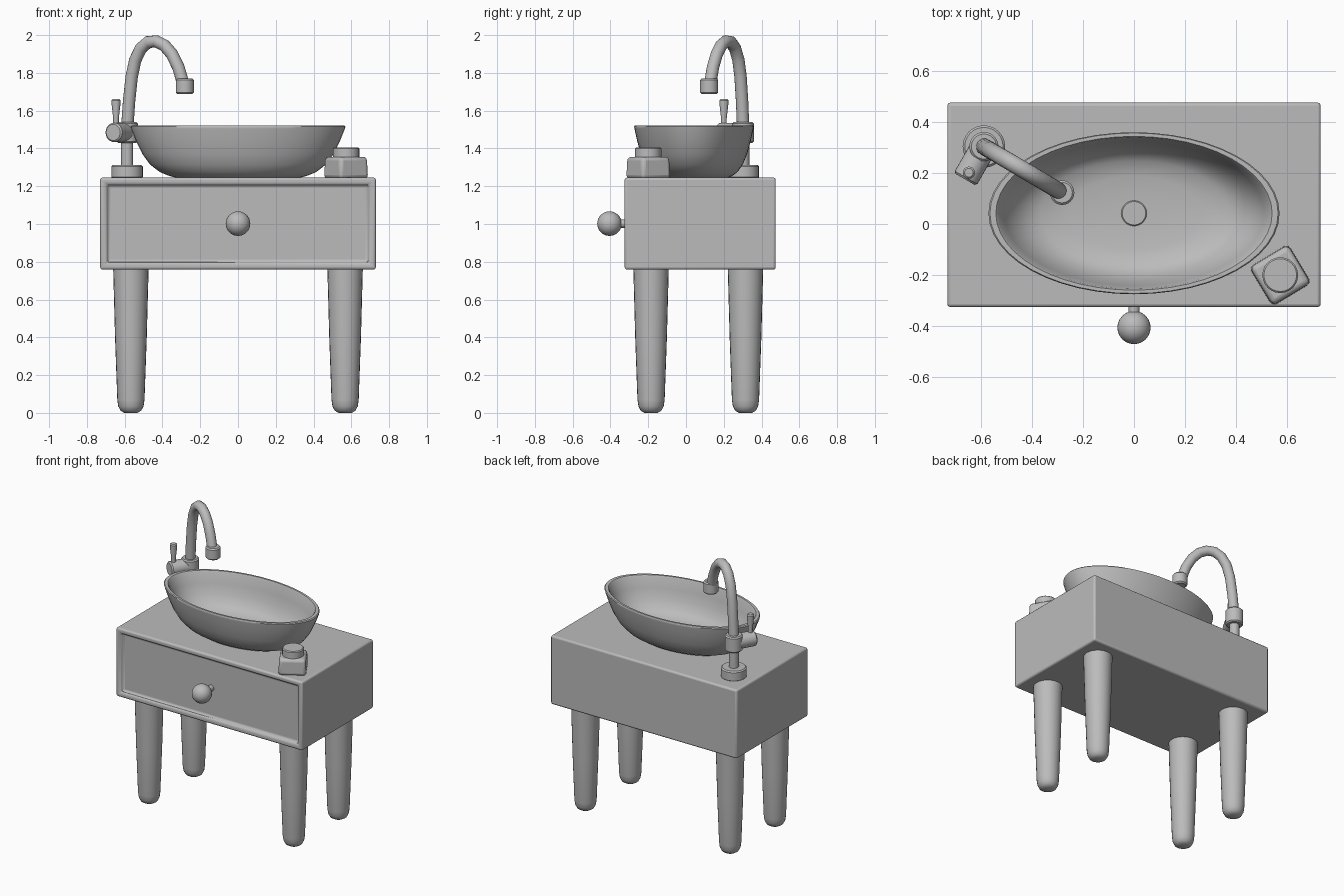
import bpy, bmesh, math
from mathutils import Vector, Matrix

old = bpy.data.objects.get("Cube")
if old:
    bpy.data.objects.remove(old, do_unlink=True)

GREY = (0.5, 0.5, 0.5, 1)
mat = bpy.data.materials.new("plain grey")
mat.use_nodes = True
mat.diffuse_color = GREY
mat.node_tree.nodes["Principled BSDF"].inputs["Base Color"].default_value = GREY


def finish(name, bm, loc=(0, 0, 0), rot=None, bevel=0, angle=40):
    """Turn a bmesh into a shaded object, with optional rounded edges."""
    bmesh.ops.recalc_face_normals(bm, faces=bm.faces)
    me = bpy.data.meshes.new(name)
    bm.to_mesh(me)
    bm.free()
    me.materials.append(mat)
    ob = bpy.data.objects.new(name, me)
    bpy.context.collection.objects.link(ob)
    ob.matrix_world = Matrix.Translation(loc) @ (rot or Matrix())
    if bevel:
        mod = ob.modifiers.new("round edges", "BEVEL")
        mod.width, mod.segments, mod.limit_method = bevel, 3, "ANGLE"
    bpy.ops.object.select_all(action="DESELECT")
    ob.select_set(True)
    bpy.context.view_layer.objects.active = ob
    bpy.ops.object.shade_smooth_by_angle(angle=math.radians(angle))
    return ob


def rings_mesh(rings):
    """Skin a list of vertex rings and cap both ends."""
    bm = bmesh.new()
    rows = [[bm.verts.new(p) for p in ring] for ring in rings]
    n = len(rows[0])
    for a, b in zip(rows, rows[1:]):
        for i in range(n):
            j = (i + 1) % n
            bm.faces.new((a[i], a[j], b[j], b[i]))
    bm.faces.new(rows[0])
    bm.faces.new(rows[-1])
    return bm


def lathe(name, profile, loc=(0, 0, 0), sides=24, sx=1, sy=1, rot=None):
    """Revolve (radius, height) points about z."""
    turn = [math.tau * i / sides for i in range(sides)]
    rings = [[(r * sx * math.cos(t), r * sy * math.sin(t), z) for t in turn]
             for r, z in profile]
    return finish(name, rings_mesh(rings), loc, rot)


def disc(name, r, z0, z1, loc, rot=None, soft=0.008, sides=24):
    """Cylinder with softened rims."""
    profile = [(r - soft, z0), (r, z0 + soft), (r, z1 - soft), (r - soft, z1)]
    return lathe(name, profile, loc, sides, rot=rot)


def box(name, size, loc, bevel, rot=None, taper=1, panel=False):
    bm = bmesh.new()
    bmesh.ops.create_cube(bm, size=1, matrix=Matrix.Diagonal((*size, 1)))
    for v in bm.verts:
        if v.co.z > 0:
            v.co.x *= taper
            v.co.y *= taper
    if panel:
        # recessed drawer front
        bm.normal_update()
        front = [f for f in bm.faces if f.normal.y < -0.9]
        bmesh.ops.inset_region(bm, faces=front, thickness=0.05)
        bmesh.ops.inset_region(bm, faces=front, thickness=0.008, depth=-0.025)
    return finish(name, bm, loc, rot, bevel)


# Cabinet and legs
box("cabinet", (1.46, 0.8, 0.487), (0, 0.075, 1.002), 0.015, panel=True)
LEG = [(0.035, 0), (0.055, 0.012), (0.067, 0.035), (0.072, 0.07), (0.084, 0.4),
       (0.094, 0.77)]
for side, x in (("left", 0.567), ("right", -0.567)):
    for end, y in (("front", -0.185), ("back", 0.315)):
        lathe(f"{end}_{side}_leg", LEG, (x, y, 0))

# Drawer knob
bm = bmesh.new()
bmesh.ops.create_uvsphere(bm, u_segments=24, v_segments=16, radius=0.065)
finish("drawer_knob", bm, (0, -0.405, 1.002))
disc("knob_stem", 0.022, 0, 0.08, (0, -0.29, 1.002),
     Matrix.Rotation(math.pi / 2, 4, "X"), 0.002, 16)

# Oval basin: outer wall, rim, inner wall, floor
BASIN = [(0.55, 1.243), (0.63, 1.254), (0.72, 1.275), (0.81, 1.315), (0.88, 1.37),
         (0.94, 1.44), (0.985, 1.505), (0.99, 1.515), (0.98, 1.521),
         (0.94, 1.521), (0.925, 1.512), (0.885, 1.44), (0.82, 1.375),
         (0.74, 1.325), (0.64, 1.295), (0.45, 1.28), (0.15, 1.275)]
lathe("basin", BASIN, (0, 0.042, 0), 48, 0.575, 0.32)
disc("drain", 0.05, 1.265, 1.283, (0, 0.042, 0), soft=0.004)

# Tap body
tap = Vector((-0.587, 0.303, 0))
disc("tap_base", 0.083, 1.24, 1.313, tap)
disc("tap_stem", 0.032, 1.3, 1.45, tap, soft=0.002)
disc("tap_collar", 0.057, 1.43, 1.54, tap)

# Curved spout swept along (reach, height) points
reach = Vector((0.305, -0.18, 0)).normalized()
PATH = [(0, 1.5), (0.012, 1.65), (0.028, 1.78), (0.05, 1.868), (0.085, 1.93),
        (0.13, 1.963), (0.18, 1.967), (0.23, 1.945), (0.275, 1.9),
        (0.315, 1.83), (0.342, 1.75)]
pts = [tap + reach * d + Vector((0, 0, z)) for d, z in PATH]
across = reach.cross(Vector((0, 0, 1)))
rings = []
for i, p in enumerate(pts):
    along = (pts[min(i + 1, len(pts) - 1)] - pts[max(i - 1, 0)]).normalized()
    up = across.cross(along)
    rings.append([p + 0.033 * (across * math.cos(t) + up * math.sin(t))
                  for t in (math.tau * k / 16 for k in range(16))])
finish("tap_spout", rings_mesh(rings))
disc("spout_nozzle", 0.048, 1.688, 1.77, tap + reach * 0.355)

# Side valve and lever
out = Vector((-0.5, -0.87, 0)).normalized()
disc("valve_body", 0.051, 0, 0.148, tap + Vector((0, 0, 1.485)),
     out.to_track_quat("Z", "Y").to_matrix().to_4x4())
LEVER = [(0.015, 1.5), (0.015, 1.56), (0.024, 1.64), (0.024, 1.655), (0.017, 1.662)]
lathe("valve_lever", LEVER, tap + out * 0.118, 16)

# Soap block with round cap
turned = Matrix.Rotation(math.radians(31), 4, "Z")
box("soap_block", (0.18, 0.18, 0.115), (0.572, -0.2, 1.298), 0.02, turned, 0.95)
disc("soap_cap", 0.07, 1.34, 1.405, (0.572, -0.2, 0), soft=0.006)
